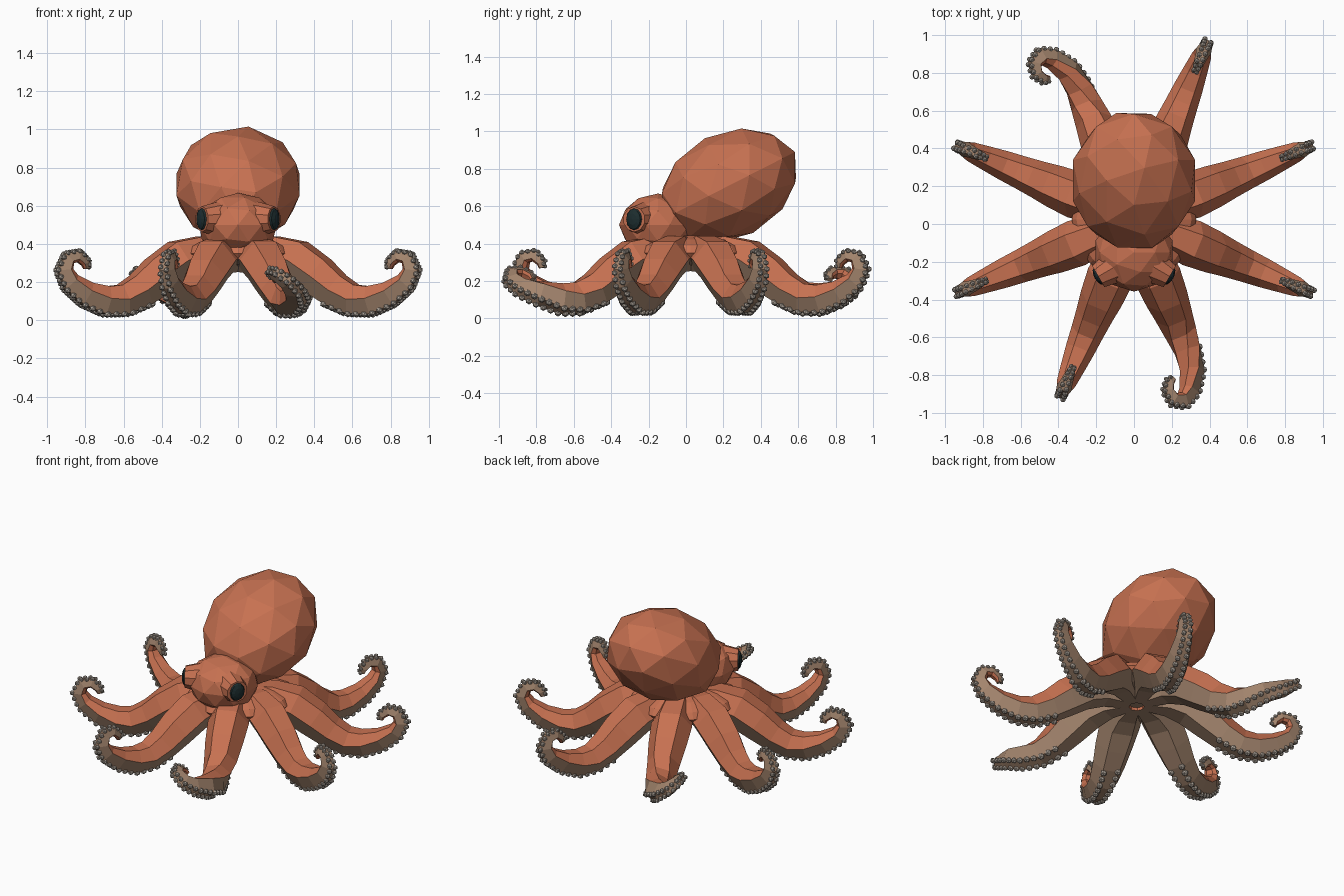
import bpy, bmesh
from math import sin, cos, pi, radians
from mathutils import Vector, Matrix

if "Cube" in bpy.data.objects:
    bpy.data.objects.remove(bpy.data.objects["Cube"])


def material(name, rgb):
    m = bpy.data.materials.new(name)
    m.use_nodes = True
    m.diffuse_color = (*rgb, 1)
    m.node_tree.nodes["Principled BSDF"].inputs["Base Color"].default_value = (*rgb, 1)
    return m


SKIN = material("orange_skin", (0.57, 0.165, 0.082))
BELLY = material("tan_underside", (0.37, 0.235, 0.155))
SUCKER = material("pale_sucker", (0.42, 0.37, 0.32))
EYE = material("dark_eye", (0.012, 0.026, 0.028))
UP = Vector((0, 0, 1))
HUB = Vector((0, 0.025, 0))


def finish(bm, name, *mats):
    bmesh.ops.recalc_face_normals(bm, faces=bm.faces)
    me = bpy.data.meshes.new(name)
    bm.to_mesh(me)
    bm.free()
    for m in mats:
        me.materials.append(m)
    ob = bpy.data.objects.new(name, me)
    bpy.context.collection.objects.link(ob)
    return ob


def ellipsoid(name, centre, radii, tilt, mat):
    bm = bmesh.new()
    bmesh.ops.create_icosphere(bm, subdivisions=2, radius=1.015, matrix=Matrix.LocRotScale(
        Vector(centre), Matrix.Rotation(radians(tilt), 3, 'X'), Vector(radii)))
    return finish(bm, name, mat)


# Mantle and head
ellipsoid("mantle", (0, 0.23, 0.71), (0.335, 0.39, 0.28), 27, SKIN)
ellipsoid("head", (0, -0.15, 0.5), (0.21, 0.205, 0.165), 0, SKIN)

# Hub joining the arms, tan below
bm = bmesh.new()
bmesh.ops.create_uvsphere(bm, u_segments=16, v_segments=8, radius=1)
for v in bm.verts:
    z = v.co.z
    v.co = HUB + Vector((v.co.x * 0.33, v.co.y * 0.33, 0.35 + z * (0.1 if z > 0 else 0.08)))
for f in bm.faces:
    f.material_index = int(f.calc_center_median().z < 0.325)
finish(bm, "arm_hub", SKIN, BELLY)

# Arm stations: reach, height, half width, half thickness
STATIONS = [
    (0.04, 0.34, 0.06, 0.1), (0.2, 0.345, 0.105, 0.11), (0.33, 0.315, 0.125, 0.12),
    (0.45, 0.235, 0.115, 0.115), (0.55, 0.16, 0.1, 0.1), (0.65, 0.11, 0.088, 0.09),
    (0.75, 0.105, 0.078, 0.085), (0.86, 0.14, 0.064, 0.072), (0.95, 0.2, 0.052, 0.057),
    (0.985, 0.265, 0.043, 0.048), (0.96, 0.325, 0.036, 0.04), (0.905, 0.335, 0.03, 0.034),
    (0.865, 0.3, 0.024, 0.027), (0.86, 0.27, 0.015, 0.017)]
FLOOR = 0.105


def arm_rings(angle, twist):
    """Six-sided rings along one arm; twist leans the curl sideways."""
    radial = Vector((cos(angle), sin(angle), 0))
    tangent = Vector((-sin(angle), cos(angle), 0))
    path, sides = [], []
    for i, (r, z, w, h) in enumerate(STATIONS):
        phi = twist * min(max((i - 4) / 4, 0), 1)
        lean = UP * cos(phi) + tangent * sin(phi)
        sides.append(tangent * cos(phi) - UP * sin(phi))
        base = FLOOR if i > 4 else z
        path.append(HUB + radial * r + UP * base + lean * (z - base))
    rings = []
    for i, (r, z, w, h) in enumerate(STATIONS):
        along = path[min(i + 1, len(path) - 1)] - path[max(i - 1, 0)]
        normal = along.cross(sides[i]).normalized()
        lift = 0.45 * min(max((i - 5) / 4, 0), 1)
        ring = []
        for k in range(6):
            a = k * pi / 3
            rise = sin(a) + (lift if k % 3 == 0 else 0)
            ring.append(path[i] + sides[i] * w * cos(a) + normal * h * rise)
        rings.append(ring)
    return rings


def build_arm(name, rings):
    bm = bmesh.new()
    loops = [[bm.verts.new(p) for p in ring] for ring in rings]
    for a, b in zip(loops, loops[1:]):
        for k in range(6):
            n = (k + 1) % 6
            f = bm.faces.new((a[k], a[n], b[n], b[k]))
            f.material_index = int(k > 2)
    bm.faces.new(loops[0])
    bm.faces.new(loops[-1]).material_index = 1
    finish(bm, name, SKIN, BELLY)


def build_suckers(name, rings):
    """Two staggered rows of suckers along the lower edges of an arm."""
    bm = bmesh.new()
    for k, start in ((4, 0.0), (5, 0.022)):
        left = start
        for i in range(4, len(rings) - 1):
            a, b = rings[i], rings[i + 1]
            length = (b[k] - a[k]).length
            size = 0.021 - 0.001 * (i - 4)
            while left < length:
                t = left / length
                p = a[k].lerp(b[k], t)
                p = p.lerp(a[9 - k].lerp(b[9 - k], t), 0.08)
                bmesh.ops.create_icosphere(bm, subdivisions=1, radius=size,
                                           matrix=Matrix.Translation(p))
                left += size * 2.3
            left -= length
    finish(bm, name, SUCKER)


# Eight arms, two of them with the curl leaning sideways
NAMES = ["left_rear", "rear_left", "rear_right", "right_rear",
         "right_front", "front_right", "front_left", "left_front"]
TWIST = {"rear_right": radians(52), "front_left": radians(-52)}
for n, label in enumerate(NAMES):
    rings = arm_rings(pi / 8 + n * pi / 4, TWIST.get(label, 0))
    build_arm(label + "_arm", rings)
    build_suckers(label + "_suckers", rings)

# Eyes in raised sockets
for s, label in ((1, "left"), (-1, "right")):
    out = Vector((s * cos(radians(30)), -sin(radians(30)), 0))
    turn = out.to_track_quat('Z', 'Y')
    centre = Vector((s * 0.185, -0.275, 0.53))
    bm = bmesh.new()
    bmesh.ops.create_cone(bm, cap_ends=True, segments=10, radius1=0.092, radius2=0.068, depth=0.1,
                          matrix=Matrix.LocRotScale(centre - out * 0.045, turn, None))
    finish(bm, label + "_eye_socket", SKIN)
    bm = bmesh.new()
    bmesh.ops.create_uvsphere(bm, u_segments=12, v_segments=6, radius=1, matrix=Matrix.LocRotScale(
        centre + out * 0.002, turn, Vector((0.05, 0.06, 0.024))))
    finish(bm, label + "_eye", EYE)
